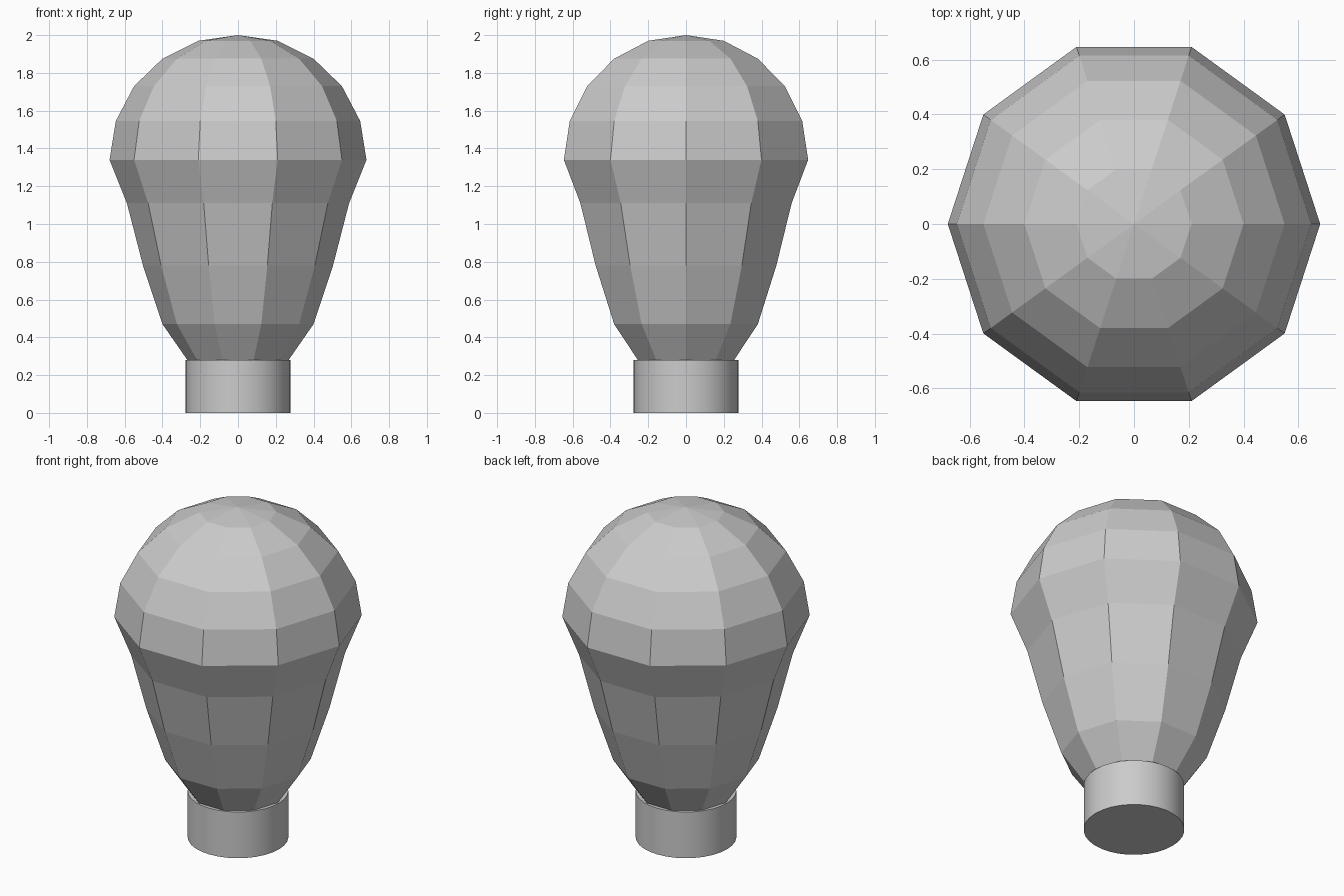
import bpy, bmesh
from math import cos, sin, pi, radians

if "Cube" in bpy.data.objects:
    bpy.data.objects.remove(bpy.data.objects["Cube"])

SIDES = 10

# Faceted glass bulb: (radius, height) profile, closed by a pole on top
profile = [(0.268, 0.28), (0.40, 0.47), (0.503, 0.78), (0.588, 1.11), (0.68, 1.34),
           (0.647, 1.545), (0.55, 1.73), (0.40, 1.875), (0.21, 1.97)]
bm = bmesh.new()
rings = [[bm.verts.new((r * cos(2 * pi * i / SIDES), r * sin(2 * pi * i / SIDES), z))
          for i in range(SIDES)] for r, z in profile]
top = bm.verts.new((0, 0, 2))
for i in range(SIDES):
    j = (i + 1) % SIDES
    for a, b in zip(rings, rings[1:]):
        bm.faces.new((a[i], a[j], b[j], b[i]))
    bm.faces.new((rings[-1][i], rings[-1][j], top))
mesh = bpy.data.meshes.new("glass_bulb")
bm.to_mesh(mesh)
bm.free()
bpy.context.collection.objects.link(bpy.data.objects.new("glass_bulb", mesh))

# Round screw base
bpy.ops.mesh.primitive_cylinder_add(vertices=32, radius=0.277, depth=0.28, location=(0, 0, 0.14))
base = bpy.context.object
base.name = base.data.name = "bulb_base"
bpy.ops.object.shade_smooth_by_angle(angle=radians(30))
